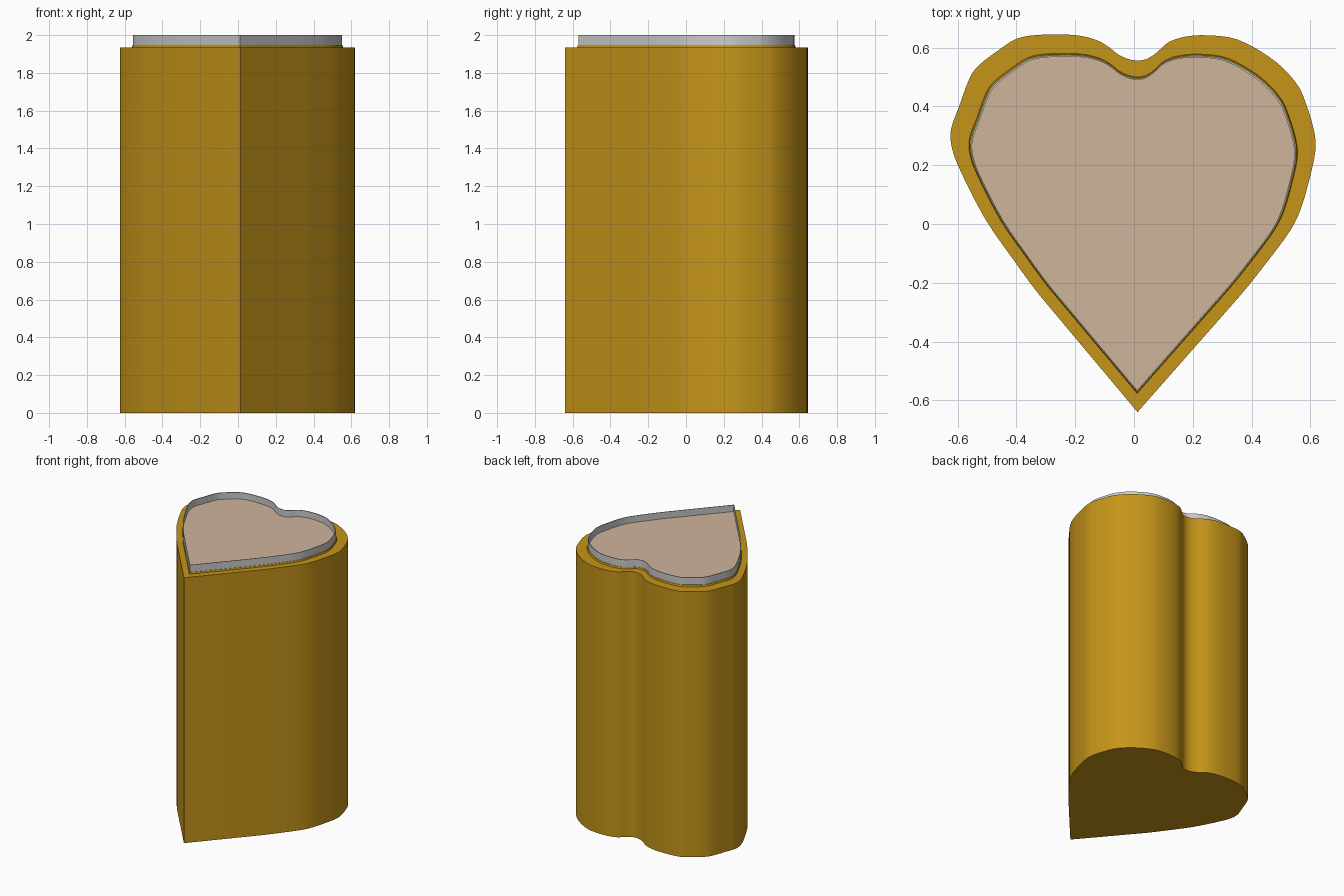
import bpy, math
from mathutils import Vector

if "Cube" in bpy.data.objects:
    bpy.data.objects.remove(bpy.data.objects["Cube"])

# Heart outline, anticlockwise from the bottom point
CTRL = [(0.012, -0.64), (0.36, -0.245), (0.455, -0.126), (0.533, -0.02), (0.567, 0.05),
        (0.595, 0.146), (0.618, 0.256), (0.611, 0.324), (0.584, 0.412), (0.56, 0.467),
        (0.506, 0.531), (0.438, 0.583), (0.353, 0.627), (0.284, 0.64), (0.193, 0.64),
        (0.12, 0.62), (0.077, 0.583), (0.045, 0.562), (0.012, 0.556), (-0.022, 0.562),
        (-0.056, 0.578), (-0.083, 0.6), (-0.128, 0.626), (-0.203, 0.643), (-0.329, 0.643),
        (-0.4, 0.63), (-0.458, 0.593), (-0.53, 0.538), (-0.56, 0.494), (-0.594, 0.402),
        (-0.622, 0.324), (-0.622, 0.272), (-0.601, 0.204), (-0.506, 0.017),
        (-0.417, -0.112), (-0.319, -0.245)]


def heart():
    """Smooth the outline, keeping the bottom point sharp and its sides straight."""
    p = [Vector(c) for c in CTRL] + [Vector(CTRL[0])]
    out = [p[0]]
    for i in range(1, len(p) - 2):
        # tangents scaled to the segment length avoid overshoot
        seg = (p[i + 1] - p[i]).length
        t0 = (p[i + 1] - p[i - 1]).normalized() * seg
        t1 = (p[i + 2] - p[i]).normalized() * seg
        for t in (0, 1 / 3, 2 / 3):
            out.append((2*t**3 - 3*t**2 + 1) * p[i] + (t**3 - 2*t**2 + t) * t0
                       + (3*t**2 - 2*t**3) * p[i + 1] + (t**3 - t**2) * t1)
    out.append(p[-2])
    return out


OUTLINE = heart()


def loft(name, rings, color=None, cap_start=False, cap_end=False, closed=False):
    """Join heart rings given as (scale, z) into one skin."""
    n = len(OUTLINE)
    verts = [(v.x * s, v.y * s, z) for s, z in rings for v in OUTLINE]
    faces = []
    count = len(rings)
    for r in range(count if closed else count - 1):
        a, b = r * n, (r + 1) % count * n
        faces += [(a + i, a + (i + 1) % n, b + (i + 1) % n, b + i) for i in range(n)]
    if cap_start:
        faces.append(tuple(reversed(range(n))))
    if cap_end:
        faces.append(tuple(range((count - 1) * n, count * n)))
    me = bpy.data.meshes.new(name)
    me.from_pydata(verts, [], faces)
    ob = bpy.data.objects.new(name, me)
    bpy.context.collection.objects.link(ob)
    if color:
        mat = bpy.data.materials.new(name + "_colour")
        mat.diffuse_color = color
        mat.use_nodes = True
        mat.node_tree.nodes["Principled BSDF"].inputs["Base Color"].default_value = mat.diffuse_color
        me.materials.append(mat)
    bpy.ops.object.select_all(action='DESELECT')
    ob.select_set(True)
    bpy.context.view_layer.objects.active = ob
    bpy.ops.object.shade_smooth_by_angle(angle=math.radians(30))
    return ob


# Tall heart body with a slight raised step under the rim
loft("body", [(1, 0), (1, 1.935), (0.9, 1.935), (0.895, 1.947), (0.85, 1.947)],
     (0.56, 0.30, 0.01, 1), cap_start=True, cap_end=True)

# Thin upright metal rim
loft("rim", [(0.89, 1.94), (0.89, 2.0), (0.882, 2.0), (0.882, 1.94)], closed=True)

# Pale panel recessed inside the rim
loft("top_panel", [(0.882, 1.94), (0.882, 1.952)], (0.62, 0.46, 0.33, 1),
     cap_start=True, cap_end=True)
